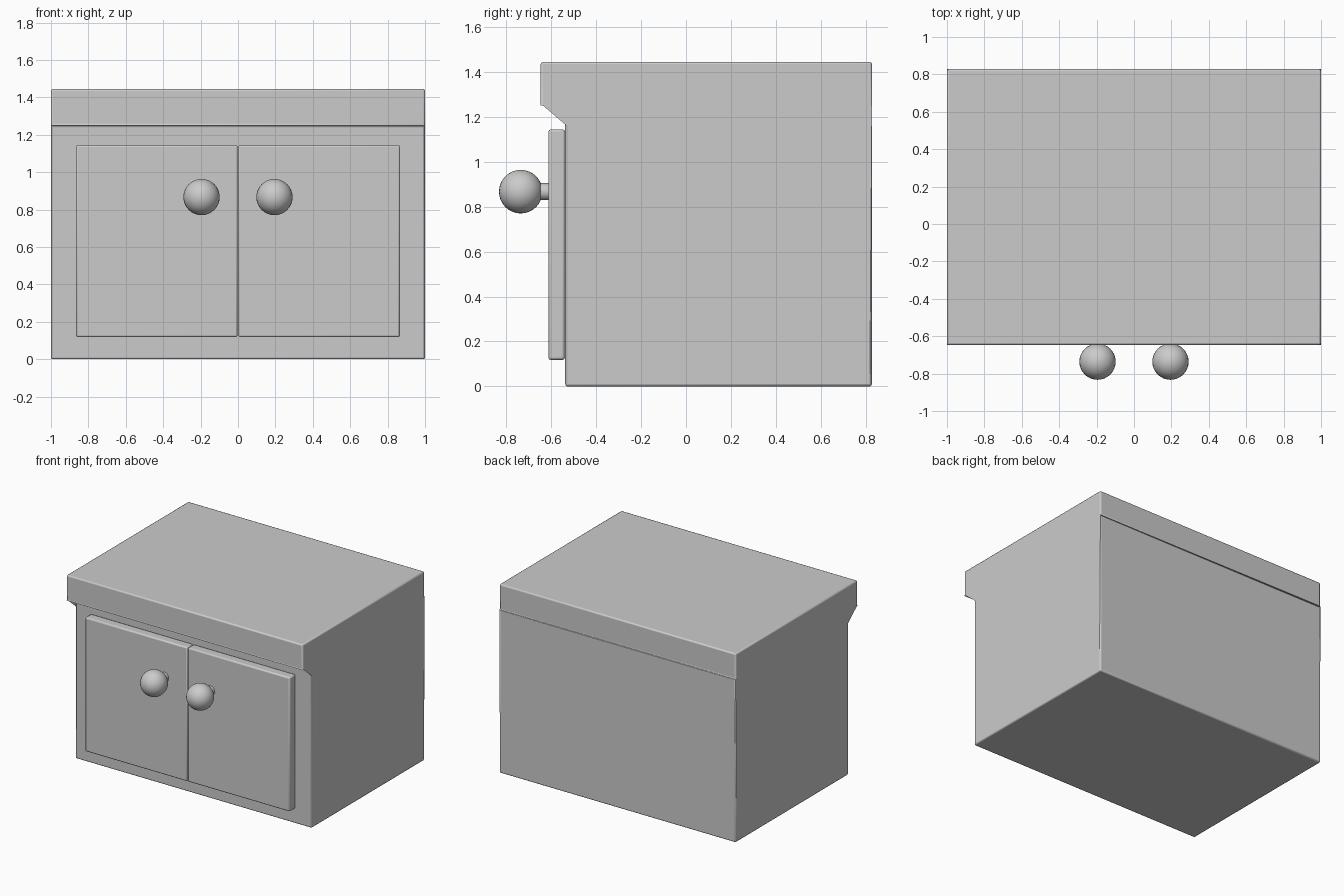
import bpy, bmesh, math
from mathutils import Matrix, Vector

default = bpy.data.objects.get("Cube")
if default:
    bpy.data.objects.remove(default, do_unlink=True)

GREY = (0.6, 0.6, 0.6, 1.0)
grey = bpy.data.materials.new("plain grey")
grey.use_nodes = True
grey.diffuse_color = GREY
grey.node_tree.nodes["Principled BSDF"].inputs["Base Color"].default_value = GREY


def finish(name, bm, bevel=0.0):
    """Turn a bmesh into a smooth-shaded object, with an optional chamfer."""
    bmesh.ops.recalc_face_normals(bm, faces=bm.faces)
    mesh = bpy.data.meshes.new(name)
    bm.to_mesh(mesh)
    bm.free()
    mesh.materials.append(grey)
    obj = bpy.data.objects.new(name, mesh)
    bpy.context.collection.objects.link(obj)
    if bevel:
        mod = obj.modifiers.new("Edge chamfer", "BEVEL")
        mod.width = bevel
        mod.segments = 2
        mod.limit_method = "ANGLE"
    bpy.ops.object.select_all(action="DESELECT")
    obj.select_set(True)
    bpy.context.view_layer.objects.active = obj
    bpy.ops.object.shade_smooth_by_angle(angle=math.radians(50))
    return obj


def extrude_x(bm, profile, width):
    """Extrude a closed (y, z) outline along x, centred on x = 0."""
    verts = [bm.verts.new((-width / 2, y, z)) for y, z in profile]
    face = bm.faces.new(verts)
    new = bmesh.ops.extrude_face_region(bm, geom=[face])["geom"]
    moved = [v for v in new if isinstance(v, bmesh.types.BMVert)]
    bmesh.ops.translate(bm, verts=moved, vec=(width, 0, 0))


# Cabinet body and overhanging countertop in one shell
FRONT, LIP, BACK = -0.538, -0.647, 0.828
UNDER, TOP = 1.25, 1.445
bm = bmesh.new()
extrude_x(bm, [(FRONT, 0), (BACK, 0), (BACK, UNDER), (BACK, TOP),
               (LIP, TOP), (LIP, UNDER), (FRONT, UNDER)], 2.0)
# Split the sides and back level with the underside of the countertop
bmesh.ops.bisect_plane(bm, geom=bm.verts[:] + bm.edges[:] + bm.faces[:],
                       plane_co=(0, 0, UNDER), plane_no=(0, 0, 1))
finish("cabinet_body", bm, 0.01)

for side, s in (("right", -1), ("left", 1)):
    # Door panel
    bm = bmesh.new()
    bmesh.ops.create_cube(bm, size=1)
    bmesh.ops.scale(bm, vec=(0.864, 0.074, 1.026), verts=bm.verts)
    bmesh.ops.translate(bm, vec=(s * 0.434, -0.576, 0.631), verts=bm.verts)
    finish(side + "_door", bm, 0.01)

    # Knob stem
    bm = bmesh.new()
    turn = Matrix.Rotation(math.pi / 2, 4, "X")
    bmesh.ops.create_cone(bm, cap_ends=True, segments=24, radius1=0.038, radius2=0.038,
                          depth=0.1,
                          matrix=Matrix.Translation((s * 0.195, -0.64, 0.867)) @ turn)
    finish(side + "_knob_stem", bm)

    # Round knob
    bm = bmesh.new()
    bmesh.ops.create_uvsphere(bm, u_segments=32, v_segments=16, radius=0.097,
                              matrix=Matrix.Translation((s * 0.195, -0.736, 0.867)))
    finish(side + "_knob", bm)
